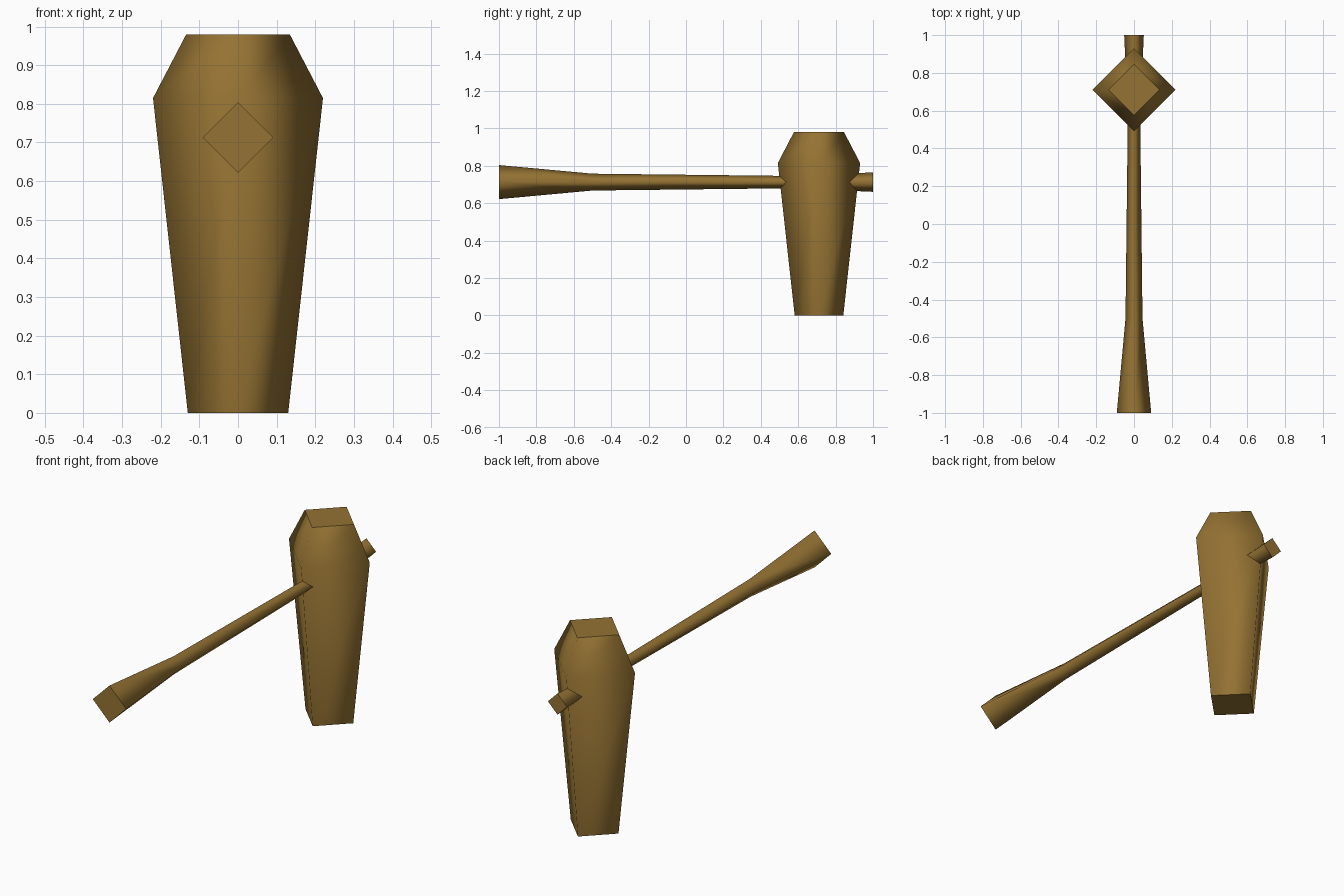
import bpy, bmesh, math
from mathutils import Matrix

if "Cube" in bpy.data.objects:
    bpy.data.objects.remove(bpy.data.objects["Cube"])

wood = bpy.data.materials.new("brown wood")
wood.diffuse_color = (0.30, 0.17, 0.033, 1)
wood.use_nodes = True
wood.node_tree.nodes["Principled BSDF"].inputs["Base Color"].default_value = wood.diffuse_color


def diamond_loft(name, profile, matrix):
    """Four-sided loft along local z through (height, radius) rings; smooth sides, flat caps."""
    bm = bmesh.new()
    rings = [[bm.verts.new((r * math.cos(i * math.pi / 2), r * math.sin(i * math.pi / 2), h))
              for i in range(4)] for h, r in profile]
    for a, b in zip(rings, rings[1:]):
        for i in range(4):
            j = (i + 1) % 4
            bm.faces.new((a[i], a[j], b[j], b[i])).smooth = True
    for cap in (bm.faces.new(rings[0][::-1]), bm.faces.new(rings[-1])):
        for e in cap.edges:
            e.smooth = False
    bmesh.ops.transform(bm, matrix=matrix, verts=bm.verts)
    bmesh.ops.recalc_face_normals(bm, faces=bm.faces)
    mesh = bpy.data.meshes.new(name)
    bm.to_mesh(mesh)
    bm.free()
    mesh.materials.append(wood)
    obj = bpy.data.objects.new(name, mesh)
    bpy.context.collection.objects.link(obj)
    return obj


# Upright tapered mallet head
diamond_loft("mallet_head", [(0, 0.13), (0.815, 0.22), (0.98, 0.134)],
             Matrix.Translation((0, 0.711, 0)))

# Handle running front to back through the head, flared at the grip
diamond_loft("handle", [(-1, 0.091), (-0.5, 0.045), (0.55, 0.033), (0.85, 0.045), (1, 0.052)],
             Matrix.Translation((0, 0, 0.713)) @ Matrix.Rotation(-math.pi / 2, 4, 'X'))
